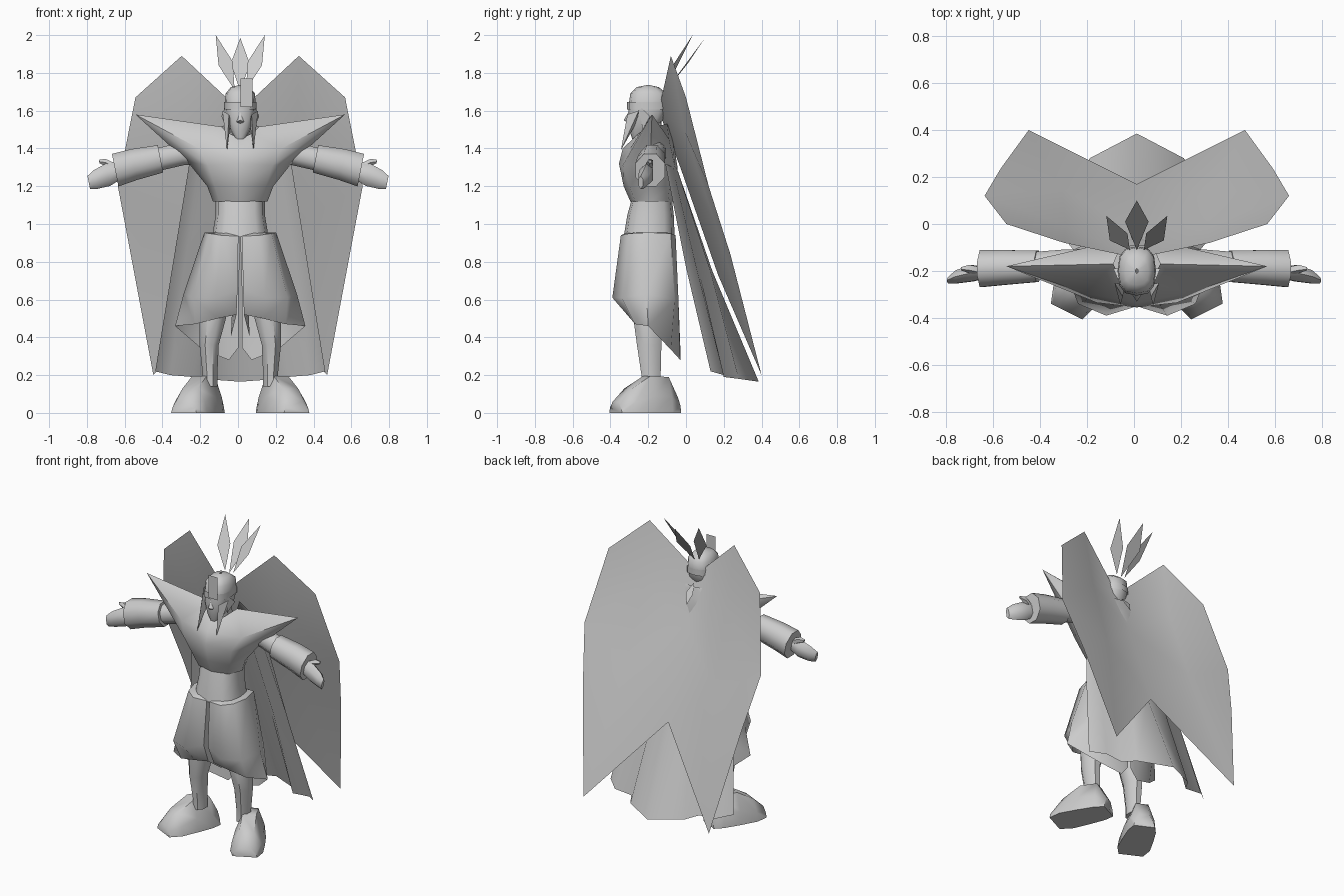
import bpy, bmesh, math
from mathutils import Vector

default_cube = bpy.data.objects.get("Cube")
if default_cube:
    bpy.data.objects.remove(default_cube, do_unlink=True)

grey = bpy.data.materials.new("plain_grey")
grey.use_nodes = True
grey_value = (0.6, 0.6, 0.6, 1)
grey.diffuse_color = grey_value
grey.node_tree.nodes["Principled BSDF"].inputs["Base Color"].default_value = grey_value

BODY_AXIS = 0.012


def build(name, verts, faces, mirror=True, angle=50, solid=False, axis=BODY_AXIS):
    """Make one shaded object, optionally mirrored across the given axis."""
    mesh = bpy.data.meshes.new(name)
    mesh.from_pydata([tuple(v) for v in verts], [], faces)
    if solid:
        bm = bmesh.new()
        bm.from_mesh(mesh)
        bmesh.ops.recalc_face_normals(bm, faces=bm.faces)
        bm.to_mesh(mesh)
        bm.free()
    mesh.materials.append(grey)
    obj = bpy.data.objects.new(name, mesh)
    obj.location.x = axis
    bpy.context.collection.objects.link(obj)
    if mirror:
        modifier = obj.modifiers.new("mirror", 'MIRROR')
        modifier.use_clip = True
        modifier.merge_threshold = 0.001
    bpy.ops.object.select_all(action='DESELECT')
    obj.select_set(True)
    bpy.context.view_layer.objects.active = obj
    bpy.ops.object.shade_smooth_by_angle(angle=math.radians(angle))


def skin(rings, closed):
    """Vertices and quads joining a row of matching cross-sections."""
    count = len(rings[0])
    verts = [p for ring in rings for p in ring]
    faces = []
    for row in range(len(rings) - 1):
        for i in range(count if closed else count - 1):
            j = (i + 1) % count
            a, b = row * count, (row + 1) * count
            faces.append((a + i, a + j, b + j, b + i))
    return verts, faces


def sheet(name, rings, angle=50):
    """Open half surface, mirrored; rings run from centre front to back."""
    build(name, *skin(rings, False), angle=angle)


def limb(name, rings, **options):
    """Capped tube, mirrored."""
    verts, faces = skin(rings, True)
    count, total = len(rings[0]), len(verts)
    faces += [tuple(range(count)), tuple(range(total - count, total))]
    build(name, verts, faces, solid=True, **options)


def oval(centre, across, up, sides=8):
    """Closed elliptical section spanned by two half-axis vectors."""
    centre, across, up = Vector(centre), Vector(across), Vector(up)
    steps = [2 * math.pi * (i + 0.5) / sides for i in range(sides)]
    return [centre + across * math.cos(t) + up * math.sin(t) for t in steps]


def half_oval(z, width, front, back, steps=6, square=0.75):
    """Half of a squarish section from centre front round to centre back."""
    middle, depth = (front + back) / 2, (back - front) / 2
    points = []
    for i in range(steps + 1):
        s, c = abs(math.sin(math.pi * i / steps)), math.cos(math.pi * i / steps)
        points.append((width * s ** square,
                       middle - depth * math.copysign(abs(c) ** square, c), z))
    return points


def blade(name, base, left, tip, right, mirror=False):
    """Thin four-cornered piece."""
    build(name, [base, left, tip, right], [(0, 1, 2, 3)], mirror=mirror)


# Outer cape with two raised peaks, a back notch and two trailing points
cape_points = [
    (0, -.145, 1.6), (0, -.03, 1.3), (0, .17, .73),
    (.31, -.08, 1.89), (.555, 0, 1.67), (.648, .12, 1.2),
    (.58, .235, .84), (.46, .4, .2), (.3, -.01, 1.5), (.32, .15, 1.02),
]
build("outer_cape", cape_points,
      [(0, 3, 8), (3, 4, 8), (0, 8, 1), (8, 4, 5), (8, 5, 9), (1, 8, 9),
       (1, 9, 2), (9, 5, 6), (9, 6, 7), (2, 9, 7)], angle=80)

# Inner cape with soft folds
sheet("inner_cape", [
    [(0, -.05, 1.3), (.1, -.05, 1.3), (.17, -.07, 1.3), (.22, -.09, 1.31), (.27, -.11, 1.32)],
    [(0, .14, .75), (.13, .13, .75), (.2, .07, .75), (.3, .06, .75), (.36, .0, .77)],
    [(0, .385, .165), (.2, .28, .18), (.25, .2, .19), (.37, .2, .2), (.45, .13, .22)],
])

# Chest and pointed shoulder mantle, with the ridge running out to each tip
sheet("shoulder_mantle", [
    half_oval(1.12, .145, -.295, -.07, 4),
    half_oval(1.2, .175, -.33, -.055, 4),
    [(0, -.355, 1.32), (.17, -.335, 1.31), (.28, -.19, 1.33), (.18, -.06, 1.31), (0, -.045, 1.3)],
    [(0, -.335, 1.4), (.22, -.295, 1.4), (.555, -.18, 1.58), (.17, -.09, 1.45), (0, -.07, 1.46)],
    [(0, -.28, 1.45), (.06, -.25, 1.48), (.1, -.17, 1.515), (.07, -.1, 1.53), (0, -.09, 1.53)],
], angle=60)

# Shirt underside and waist
hem = half_oval(1.12, .145, -.295, -.07, 4)
build("shirt_hem", hem, [tuple(reversed(range(len(hem))))])
sheet("waist", [half_oval(.93, .15, -.33, -.06),
                half_oval(1.05, .13, -.31, -.065),
                half_oval(1.14, .13, -.285, -.075)])

# Split skirt, short at the front, long at the back, closed in to the waist
skirt_top = [(.01, -.33, .935), (.1, -.345, .94), (.165, -.3, .95), (.19, -.2, .955),
             (.16, -.08, .95), (.08, -.055, .94), (0, -.055, .94)]
skirt_rings = [
    [(.02, -.3, .52), (.12, -.295, .5), (.24, -.27, .47), (.345, -.2, .46), (.2, -.08, .335),
     (.06, -.03, .28), (.01, -.03, .345)],
    [(.015, -.355, .65), (.13, -.39, .61), (.25, -.34, .61), (.3, -.21, .63), (.22, -.06, .6),
     (.1, -.04, .6), (.01, -.04, .6)],
    skirt_top,
    [(x * .7, -.2 + (y + .2) * .75, .955) for x, y, z in skirt_top],
]
sheet("split_skirt", skirt_rings)
# Inner edge of each skirt panel
sheet("skirt_lining", [[(.05, -.12, .4), (.02, -.3, .52)],
                       [(.04, -.15, .62), (.015, -.355, .65)],
                       [(.03, -.15, .93), (.01, -.33, .935)]])

# Legs
limb("leg", [oval((x, y, z), (w, 0, 0), (0, d, 0)) for x, y, z, w, d in [
    (.11, -.19, .75, .08, .09), (.145, -.2, .5, .075, .085), (.165, -.195, .36, .055, .07),
    (.16, -.185, .2, .042, .055), (.16, -.185, .14, .042, .055)]])

# Boots turned outward
toe_direction = Vector((.45, -.9, 0)).normalized()
side_direction = Vector((.9, .45, 0)).normalized()
heel = Vector((.14, -.055, 0))
boot_rings = []
for distance, width, height in [(0, .065, .08), (.06, .085, .19), (.17, .095, .195),
                                (.28, .1, .13), (.355, .075, .06)]:
    base = heel + toe_direction * distance
    boot_rings.append([base + side_direction * width * s + Vector((0, 0, height * h))
                       for s, h in [(-1, 0), (-.9, .45), (-.45, 1), (.45, 1), (.9, .45), (1, 0)]])
limb("boot", boot_rings, angle=60)

# Upper sleeves, wide cuffs and hands
tilt = Vector((.2, 0, 1)).normalized()


def arm_part(name, sections, sides=8):
    rings = [oval((x, y, z), (0, d, 0), tilt * h, sides) for x, y, z, d, h in sections]
    limb(name, rings, axis=0)


arm_part("upper_sleeve", [(.17, -.16, 1.38, .06, .07), (.3, -.16, 1.37, .055, .065),
                          (.43, -.175, 1.34, .06, .065)])
arm_part("cuff", [(.41, -.18, 1.345, .072, .08), (.55, -.185, 1.315, .08, .09),
                  (.65, -.19, 1.285, .085, .095)])
arm_part("hand", [(.63, -.205, 1.28, .03, .045), (.69, -.21, 1.26, .04, .06),
                  (.755, -.225, 1.235, .032, .05), (.79, -.24, 1.22, .014, .035)], 6)
arm_part("thumb", [(.65, -.2, 1.3, .02, .025), (.7, -.19, 1.325, .02, .022),
                   (.735, -.19, 1.33, .008, .01)], 5)

# Head, neck, browband and nose
sheet("head", [half_oval(*section) for section in [
    (1.45, .025, -.285, -.22), (1.5, .055, -.3, -.16), (1.56, .075, -.305, -.115),
    (1.62, .082, -.305, -.095), (1.69, .078, -.295, -.1), (1.725, .05, -.26, -.145),
    (1.735, .005, -.21, -.19)]])
sheet("neck", [half_oval(1.42, .06, -.25, -.12), half_oval(1.54, .055, -.25, -.13)])
sheet("browband", [half_oval(1.605, .085, -.312, -.092), half_oval(1.645, .085, -.312, -.092)])
build("nose", [(0, -.3, 1.6), (.02, -.3, 1.54), (0, -.33, 1.55), (0, -.3, 1.53)],
      [(0, 2, 1), (1, 2, 3)])

# Long side locks hanging over the mantle, and pointed ears
build("side_lock", [(.06, -.31, 1.58), (.095, -.25, 1.6), (.05, -.26, 1.54), (.07, -.345, 1.39)],
      [(0, 1, 3), (1, 2, 3), (2, 0, 3), (0, 2, 1)], solid=True)
build("ear", [(.075, -.25, 1.63), (.1, -.19, 1.57), (.07, -.23, 1.5), (.07, -.19, 1.57)],
      [(0, 1, 2), (0, 3, 1), (1, 3, 2), (0, 2, 3)], solid=True)

# Forehead plate worn off centre
blade("forehead_plate", (0, -.325, 1.62), (0, -.325, 1.77),
      (.065, -.325, 1.77), (.065, -.325, 1.62))

# Three feathers and the hair tail
blade("centre_feather", (0, -.11, 1.7), (-.05, .01, 1.85), (0, .1, 1.985), (.05, .01, 1.85))
blade("side_feather", (.03, -.11, 1.71), (.04, -.04, 1.86), (.13, .035, 2),
      (.115, -.07, 1.84), mirror=True)
blade("hair_tail", (0, -.1, 1.55), (-.025, -.055, 1.5), (0, -.02, 1.43), (.025, -.055, 1.5))
